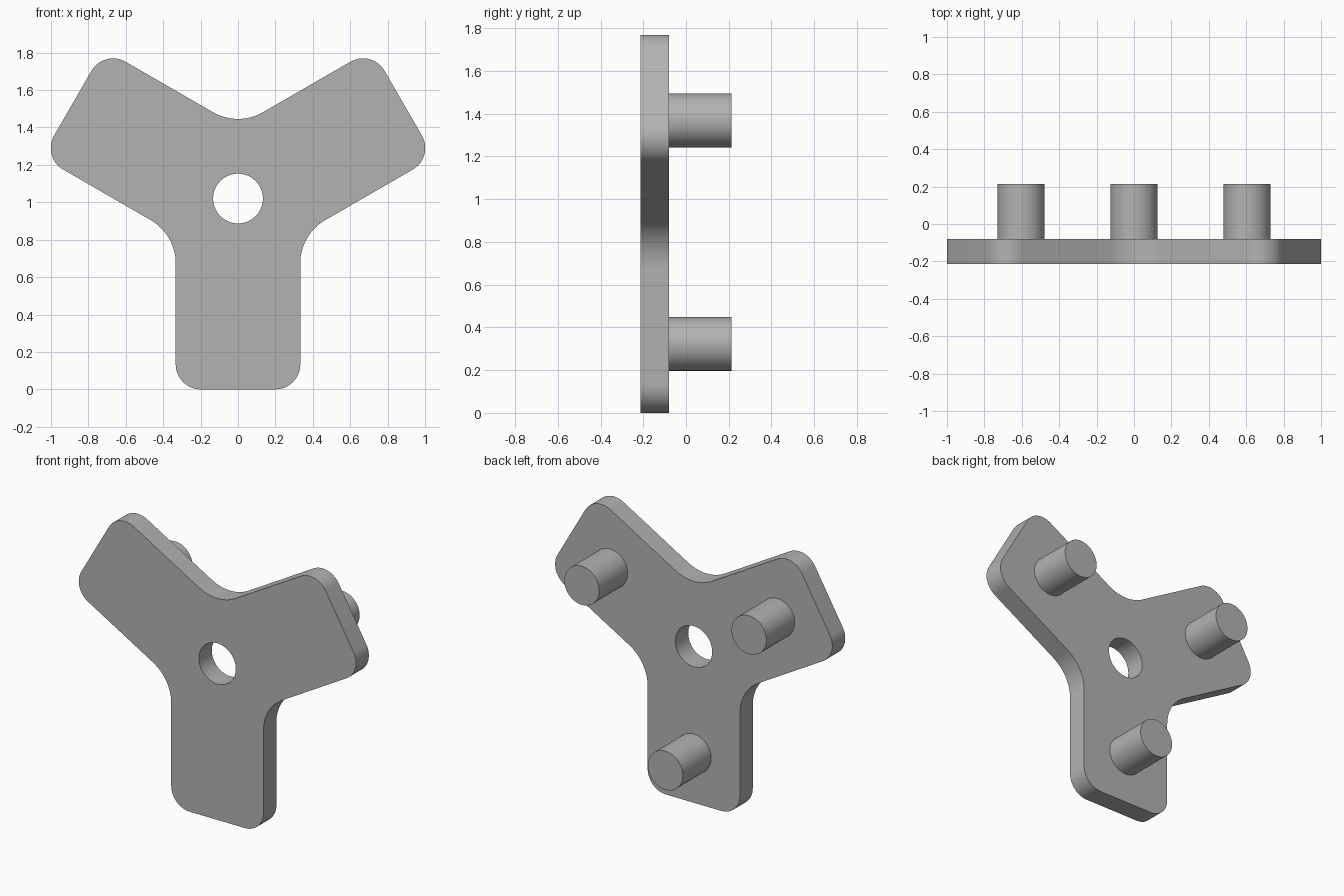
import bpy
import bmesh
import math
from mathutils import Vector, Matrix

cube = bpy.data.objects.get("Cube")
if cube:
    bpy.data.objects.remove(cube, do_unlink=True)

# Main dimensions
HUB_Z = 1.02
ARM_LENGTH, ARM_HALF_WIDTH = 1.02, 0.333
TIP_RADIUS, INNER_RADIUS, HOLE_RADIUS = 0.133, 0.267, 0.133
FRONT_Y, BACK_Y, PIN_END_Y = -0.213, -0.08, 0.213
PIN_RADIUS, PIN_DISTANCE = 0.126, 0.697

grey = bpy.data.materials.new("grey")
grey.use_nodes = True
grey.diffuse_color = (0.45, 0.45, 0.45, 1)
grey.node_tree.nodes["Principled BSDF"].inputs["Base Color"].default_value = grey.diffuse_color


def finish(name, bm):
    bmesh.ops.recalc_face_normals(bm, faces=bm.faces)
    mesh = bpy.data.meshes.new(name)
    bm.to_mesh(mesh)
    bm.free()
    mesh.materials.append(grey)
    obj = bpy.data.objects.new(name, mesh)
    bpy.context.collection.objects.link(obj)
    bpy.ops.object.select_all(action="DESELECT")
    obj.select_set(True)
    bpy.context.view_layer.objects.active = obj
    bpy.ops.object.shade_smooth_by_angle(angle=math.radians(30))
    return obj


def arc(centre, radius, start, end, steps):
    """Points on a circular arc, angles in degrees."""
    points = []
    for i in range(steps + 1):
        a = math.radians(start + (end - start) * i / steps)
        points.append(Vector((centre[0] + radius * math.cos(a),
                              centre[1] + radius * math.sin(a))))
    return points


def add_loop(bm, points):
    verts = [bm.verts.new((p.x, FRONT_Y, HUB_Z + p.y)) for p in points]
    return [bm.edges.new((v, verts[i - 1])) for i, v in enumerate(verts)]


# One arm along +x: two rounded tip corners, then the fillet to the next arm
tip_x, tip_y = ARM_LENGTH - TIP_RADIUS, ARM_HALF_WIDTH - TIP_RADIUS
fillet_distance = (ARM_HALF_WIDTH + INNER_RADIUS) / math.sin(math.radians(60))
fillet_centre = (fillet_distance / 2, ARM_HALF_WIDTH + INNER_RADIUS)
arm = (arc((tip_x, -tip_y), TIP_RADIUS, -90, 0, 14)
       + arc((tip_x, tip_y), TIP_RADIUS, 0, 90, 14)
       + arc(fillet_centre, INNER_RADIUS, 270, 210, 14))

outline = []
for angle in (30, 150, 270):
    turn = Matrix.Rotation(math.radians(angle), 2)
    outline += [turn @ p for p in arm]

# Three-armed plate with a round centre hole
bm = bmesh.new()
edges = add_loop(bm, outline)
edges += add_loop(bm, arc((0, 0), HOLE_RADIUS, 0, 360, 64)[:-1])
bmesh.ops.triangle_fill(bm, edges=edges, use_beauty=True)
extruded = bmesh.ops.extrude_face_region(bm, geom=bm.faces[:], use_keep_orig=True)
moved = [g for g in extruded["geom"] if isinstance(g, bmesh.types.BMVert)]
bmesh.ops.translate(bm, verts=moved, vec=(0, BACK_Y - FRONT_Y, 0))
finish("three_armed_plate", bm)

# A round pin on the back of each arm
pin_start = BACK_Y - 0.01
for name, angle in (("left_pin", 30), ("right_pin", 150), ("lower_pin", 270)):
    a = math.radians(angle)
    place = Matrix.Translation((PIN_DISTANCE * math.cos(a), (pin_start + PIN_END_Y) / 2,
                                HUB_Z + PIN_DISTANCE * math.sin(a)))
    bm = bmesh.new()
    bmesh.ops.create_cone(bm, cap_ends=True, segments=64, radius1=PIN_RADIUS,
                          radius2=PIN_RADIUS, depth=PIN_END_Y - pin_start,
                          matrix=place @ Matrix.Rotation(math.radians(90), 4, "X"))
    finish(name, bm)
